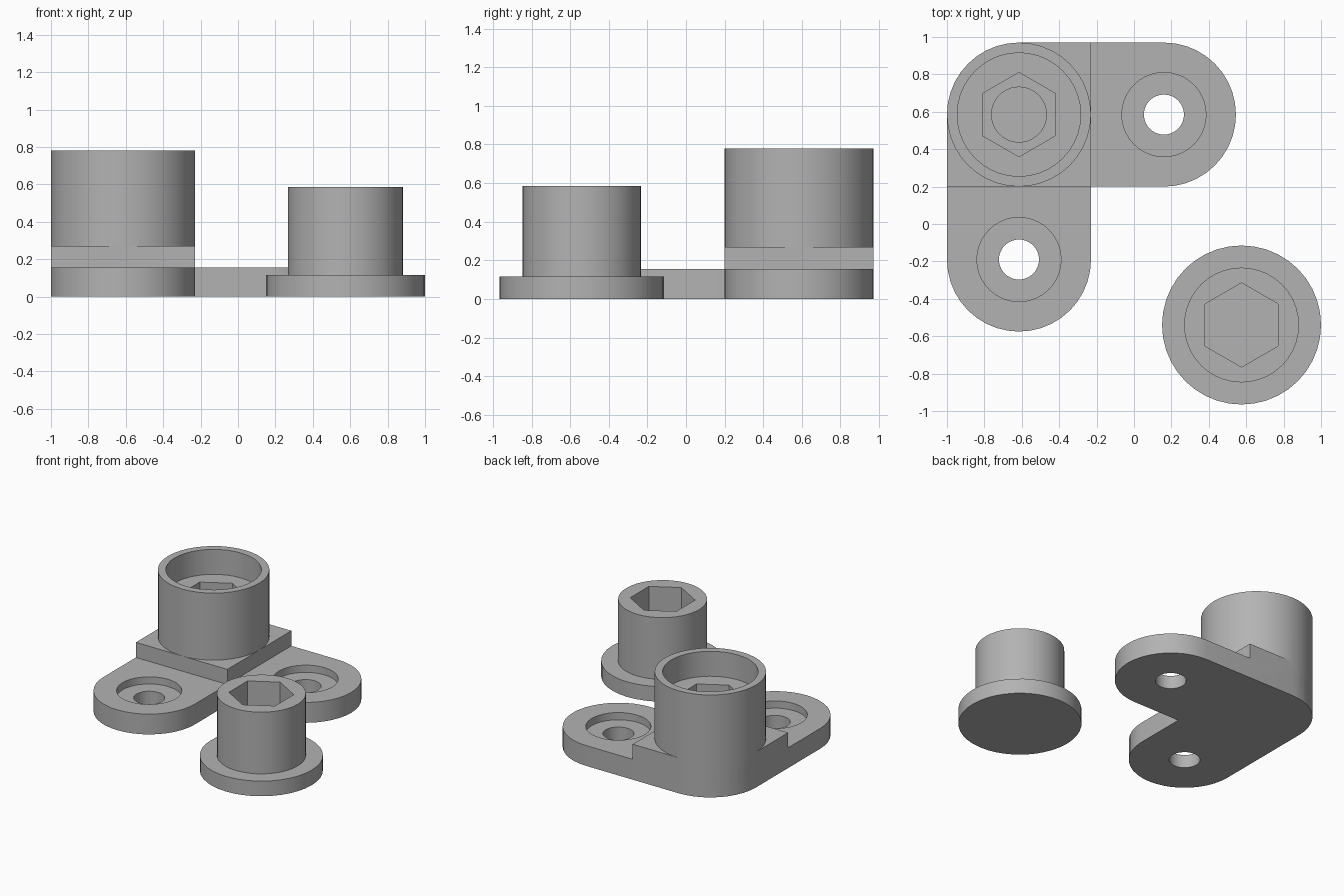
import bpy, bmesh
from math import cos, sin, radians

cube = bpy.data.objects.get("Cube")
if cube:
    bpy.data.objects.remove(cube, do_unlink=True)

grey = bpy.data.materials.new("plain grey")
grey.use_nodes = True
colour = (0.45, 0.45, 0.45, 1)
grey.diffuse_color = colour
grey.node_tree.nodes["Principled BSDF"].inputs["Base Color"].default_value = colour

R = 0.385                      # outer radius of socket and arm ends
CORNER = (-0.615, 0.585)
FRONT = (-0.615, -0.19)
SIDE = (0.16, 0.585)
PLUG = (0.575, -0.54)


def arc(centre, radius, start, end, steps):
    angles = [radians(start + (end - start) * i / steps) for i in range(steps + 1)]
    return [(centre[0] + radius * cos(a), centre[1] + radius * sin(a)) for a in angles]


def circle(centre, radius, sides=40):
    start = 30 if sides == 6 else 90
    return arc(centre, radius, start, start + 360, sides)[:-1]


def prism(name, outline, bottom, top):
    """Extrude a counter-clockwise outline between two heights."""
    bm = bmesh.new()
    low = [bm.verts.new((x, y, bottom)) for x, y in outline]
    high = [bm.verts.new((x, y, top)) for x, y in outline]
    bm.faces.new(low[::-1])
    bm.faces.new(high)
    for i in range(len(low)):
        j = (i + 1) % len(low)
        bm.faces.new((low[i], low[j], high[j], high[i]))
    mesh = bpy.data.meshes.new(name)
    bm.to_mesh(mesh)
    bm.free()
    mesh.materials.append(grey)
    obj = bpy.data.objects.new(name, mesh)
    bpy.context.collection.objects.link(obj)
    return obj


def combine(body, tool, operation):
    """Apply a boolean and discard the tool."""
    mod = body.modifiers.new("combine", "BOOLEAN")
    mod.object, mod.operation, mod.solver = tool, operation, "EXACT"
    bpy.context.view_layer.objects.active = body
    bpy.ops.object.modifier_apply(modifier=mod.name)
    bpy.data.objects.remove(tool, do_unlink=True)


def cut(body, outline, bottom, top=1):
    combine(body, prism("cutter", outline, bottom, top), "DIFFERENCE")


def smooth(obj):
    bpy.ops.object.select_all(action="DESELECT")
    obj.select_set(True)
    bpy.context.view_layer.objects.active = obj
    bpy.ops.object.shade_smooth_by_angle(angle=radians(30))


# L-shaped bracket plate with rounded ends
outer_corner = arc(CORNER, R, 90, 180, 10)
inner_corner = (CORNER[0] + R, CORNER[1] - R)
bracket = prism("socket_bracket",
                outer_corner + arc(FRONT, R, 180, 360, 20) + [inner_corner]
                + arc(SIDE, R, -90, 90, 20), 0, 0.155)

# Raised corner block and round socket
block = prism("block", outer_corner + [(CORNER[0] - R, inner_corner[1]), inner_corner,
                                       (inner_corner[0], CORNER[1] + R)], 0, 0.27)
combine(bracket, block, "UNION")
combine(bracket, prism("socket", circle(CORNER, R), 0, 0.78), "UNION")

# Socket bore, hexagonal pocket and round pocket
cut(bracket, circle(CORNER, 0.33), 0.59)
cut(bracket, circle(CORNER, 0.225, 6), 0.27)
cut(bracket, circle(CORNER, 0.147), 0.12)

# Counterbored screw holes in both arms
for centre in (FRONT, SIDE):
    cut(bracket, circle(centre, 0.225), 0.1)
    cut(bracket, circle(centre, 0.107), -1)
smooth(bracket)

# Loose flanged plug with hexagonal pocket
plug = prism("flanged_plug", circle(PLUG, 0.425), 0, 0.115)
combine(plug, prism("stem", circle(PLUG, 0.307), 0, 0.585), "UNION")
cut(plug, circle(PLUG, 0.225, 6), 0.115)
smooth(plug)
